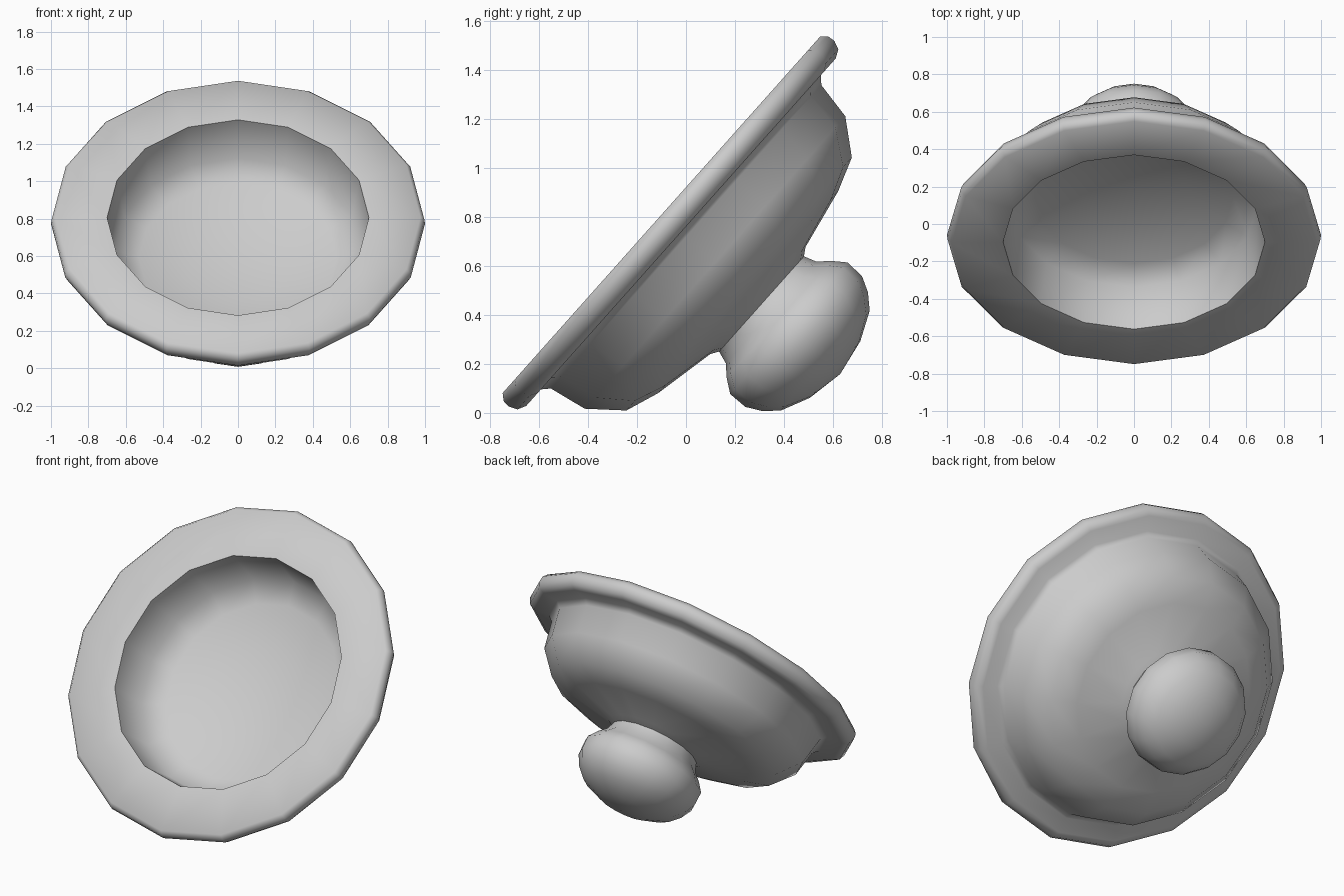
import bpy, bmesh, math
from mathutils import Matrix

if "Cube" in bpy.data.objects:
    bpy.data.objects.remove(bpy.data.objects["Cube"])

SIDES = 16
TILT = Matrix.Translation((0, -0.063, 0.776)) @ Matrix.Rotation(math.radians(-131.7), 4, 'X')


def lathe(name, profile, angle):
    """Turn a (radius, height) profile around the lid axis and lean it over."""
    bm = bmesh.new()
    rings = []
    for r, h in profile:
        if r == 0:
            rings.append([bm.verts.new((0, 0, h))] * SIDES)
        else:
            rings.append([bm.verts.new((r * math.cos(2 * math.pi * i / SIDES),
                                        r * math.sin(2 * math.pi * i / SIDES), h))
                          for i in range(SIDES)])
    for a, b in zip(rings, rings[1:]):
        for i in range(SIDES):
            j = (i + 1) % SIDES
            bm.faces.new(list(dict.fromkeys((a[i], a[j], b[j], b[i]))))
    bmesh.ops.recalc_face_normals(bm, faces=bm.faces)
    bm.transform(TILT)
    me = bpy.data.meshes.new(name)
    bm.to_mesh(me)
    bm.free()
    ob = bpy.data.objects.new(name, me)
    bpy.context.collection.objects.link(ob)
    bpy.ops.object.select_all(action='DESELECT')
    ob.select_set(True)
    bpy.context.view_layer.objects.active = ob
    bpy.ops.object.shade_smooth_by_angle(angle=math.radians(angle))
    return ob


# Hollow lid: inner dish, flat rim, rounded rim edge, domed outside, knob neck
lathe("lid", [
    (0, 0.35), (0.28, 0.33), (0.53, 0.275), (0.66, 0.22),
    (0.70, -0.045), (0.975, -0.05), (0.997, -0.025), (1.0, 0.005),
    (0.985, 0.04), (0.95, 0.057), (0.86, 0.057), (0.83, 0.085),
    (0.80, 0.243), (0.692, 0.375), (0.552, 0.425), (0.293, 0.477),
    (0.26, 0.498), (0, 0.498)], 60)

# Flattened round knob
lathe("knob", [
    (0, 0.49), (0.26, 0.496), (0.278, 0.55), (0.32, 0.592), (0.36, 0.647),
    (0.358, 0.728), (0.325, 0.79), (0.273, 0.846), (0.155, 0.90), (0, 0.928)], 60)
